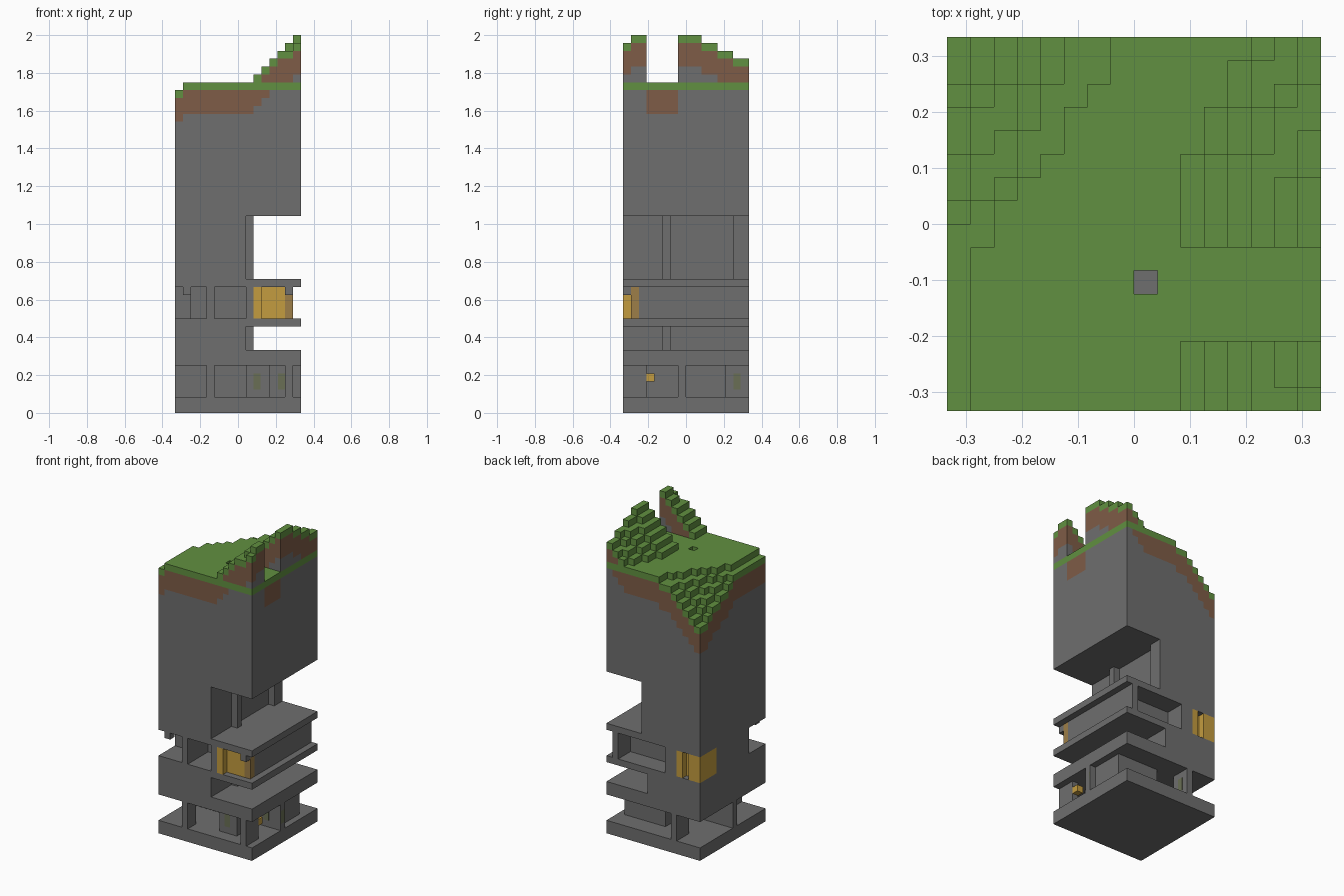
import bpy
import bmesh
from mathutils import Vector

cube = bpy.data.objects.get("Cube")
if cube:
    bpy.data.objects.remove(cube, do_unlink=True)

N, H = 16, 48          # blocks across and blocks high
S = 2 / H              # block size
cells = {}             # (column, row, level) -> part name


def material(name, r, g, b):
    m = bpy.data.materials.new(name)
    m.use_nodes = True
    m.diffuse_color = (r, g, b, 1)
    m.node_tree.nodes["Principled BSDF"].inputs["Base Color"].default_value = (r, g, b, 1)
    return m


STONE = material("stone grey", .156, .156, .156)
GRASS = material("grass green", .12, .28, .052)
DIRT = material("dirt brown", .21, .107, .063)
LAVA = material("lava gold", .55, .333, .05)
DIM = material("dim gold", .34, .21, .065)
LICHEN = material("lichen olive", .144, .159, .09)


def fill(part, cols, rows, levels):
    """Fill a box of blocks; each range is (first, end)."""
    for c in range(*cols):
        for r in range(*rows):
            for z in range(*levels):
                cells[c, r, z] = part


# Slope at the back left: first row of each contour and its width per row
SLOPE = [
    (0, [1] * 7 + [2, 2, 3, 4, 5, 5, 6, 7, 7]),
    (8, [1, 2, 3, 3, 4, 4, 5, 5]),
    (9, [1, 1, 2, 3, 3, 4, 4]),
    (11, [1, 1, 2, 3, 3]),
    (13, [1, 2, 2]),
    (14, [1, 1]),
]


def ground_height(c, r):
    h = 42 - sum(r >= first and c < widths[r - first] for first, widths in SLOPE)
    if c >= 10 and r < 3:                      # front ridge
        h = 33 + c - (r == 0 and c > 13)
    elif c >= 10 and r > 6:                    # back ridge
        steeper = c == 15 or (c == 14 and r != 12)
        h = max(42, 33 + c - max(0, (r - 9 + steeper) // 2))
    return h


# Upper ground: stone, three blocks of dirt, one of grass
for c in range(N):
    for r in range(N):
        h = ground_height(c, r)
        for z in range(25, h):
            if z == h - 1 or z == 41:
                part = "grass_layer"
            elif z >= h - 4:
                part = "dirt_layer"
            else:
                part = "upper_stone"
            cells[c, r, z] = part
for z in range(38, 42):                        # narrow shaft in the meadow
    cells.pop((8, 5, z))

ALL = (0, N)

# Floor slabs
fill("base_slab", ALL, ALL, (0, 2))
fill("lower_slab", ALL, ALL, (6, 8))
fill("middle_slab", ALL, ALL, (11, 12))
fill("upper_slab", ALL, ALL, (16, 17))

# Solid cores beside the two open gaps, with pilasters
for name, levels in (("lower_core", (8, 11)), ("upper_core", (17, 25))):
    fill(name, (0, 9), ALL, levels)
    fill(name, (9, 10), (5, 6), levels)
fill("upper_core", (9, 10), (14, 16), (17, 25))

# Lower chamber walls
low = (2, 6)
fill("lower_walls", ALL, (7, 8), low)
fill("lower_walls", (4, 5), (0, 2), low)
fill("lower_walls", (4, 5), (13, 16), low)
fill("lower_walls", (14, 15), (0, 3), low)
fill("lower_walls", (9, 12), (2, 7), low)
fill("lower_walls", (8, 15), (8, 13), low)
fill("lava_drip", (14, 15), (3, 4), (4, 5))

# Upper chamber walls
mid = (12, 16)
fill("upper_walls", (0, 14), (5, 12), mid)
fill("upper_walls", (0, 2), (4, 5), mid)
fill("upper_walls", (4, 5), (0, 5), mid)
fill("upper_walls", (9, 10), (0, 5), mid)
fill("upper_walls", (14, 15), (2, 16), mid)
fill("upper_walls", (4, 6), (12, 16), mid)
fill("upper_walls", (6, 14), (12, 13), mid)
fill("upper_walls", (1, 2), (0, 1), (15, 16))
fill("upper_walls", (14, 15), (0, 1), (15, 16))

# Lava pockets
fill("front_lava", (10, 11), (0, 1), mid)
fill("front_lava", (10, 14), (1, 5), mid)
fill("front_lava_edge", (14, 15), (1, 2), mid)
fill("back_lava", (0, 4), (12, 15), mid)
fill("back_lava", (0, 2), (15, 16), mid)
fill("back_lava", (3, 4), (15, 16), mid)

COLOURS = {
    "grass_layer": GRASS, "dirt_layer": DIRT, "lava_drip": LAVA,
    "front_lava": LAVA, "back_lava": LAVA, "front_lava_edge": DIM,
}
OFFSET = Vector((-N / 2, -N / 2, 0))


def finish(name, bm, mat):
    me = bpy.data.meshes.new(name)
    bm.to_mesh(me)
    bm.free()
    me.materials.append(mat)
    bpy.context.collection.objects.link(bpy.data.objects.new(name, me))


def build_part(name):
    """Make the outer faces of all blocks of one part."""
    bm = bmesh.new()
    for cell, part in cells.items():
        if part != name:
            continue
        centre = Vector(cell) + Vector((.5, .5, .5)) + OFFSET
        for axis in range(3):
            for sign in (-1, 1):
                near = list(cell)
                near[axis] += sign
                if tuple(near) in cells:
                    continue
                n, u, v = Vector(), Vector(), Vector()
                n[axis] = sign / 2
                u[(axis + 1) % 3] = .5
                v[(axis + 2) % 3] = sign / 2
                corners = (-u - v, u - v, u + v, v - u)
                bm.faces.new([bm.verts.new((centre + n + k) * S) for k in corners])
    bmesh.ops.remove_doubles(bm, verts=bm.verts[:], dist=S / 100)
    bmesh.ops.dissolve_limit(bm, angle_limit=.01, verts=bm.verts[:], edges=bm.edges[:])
    finish(name, bm, COLOURS.get(name, STONE))


for part in sorted(set(cells.values())):
    build_part(part)


def lichen_patch(name, centre, axis):
    """Thin plate lying on a wall that faces the given axis."""
    size = Vector((S * .9, S * .9, S * 2))
    size[axis] = .004
    bm = bmesh.new()
    bmesh.ops.create_cube(bm, size=1)
    bmesh.ops.scale(bm, vec=size, verts=bm.verts[:])
    bmesh.ops.translate(bm, vec=centre, verts=bm.verts[:])
    finish(name, bm, LICHEN)


# Lichen on the chamber walls
lichen_patch("front_lichen", (.1, -6 * S, 4 * S), 1)
lichen_patch("inner_lichen", (.23, -S, 4 * S), 1)
lichen_patch("side_lichen", (8 * S - .002, -S / 2, 4 * S), 0)
lichen_patch("back_lichen", (-3 * S, .27, 4 * S), 0)
